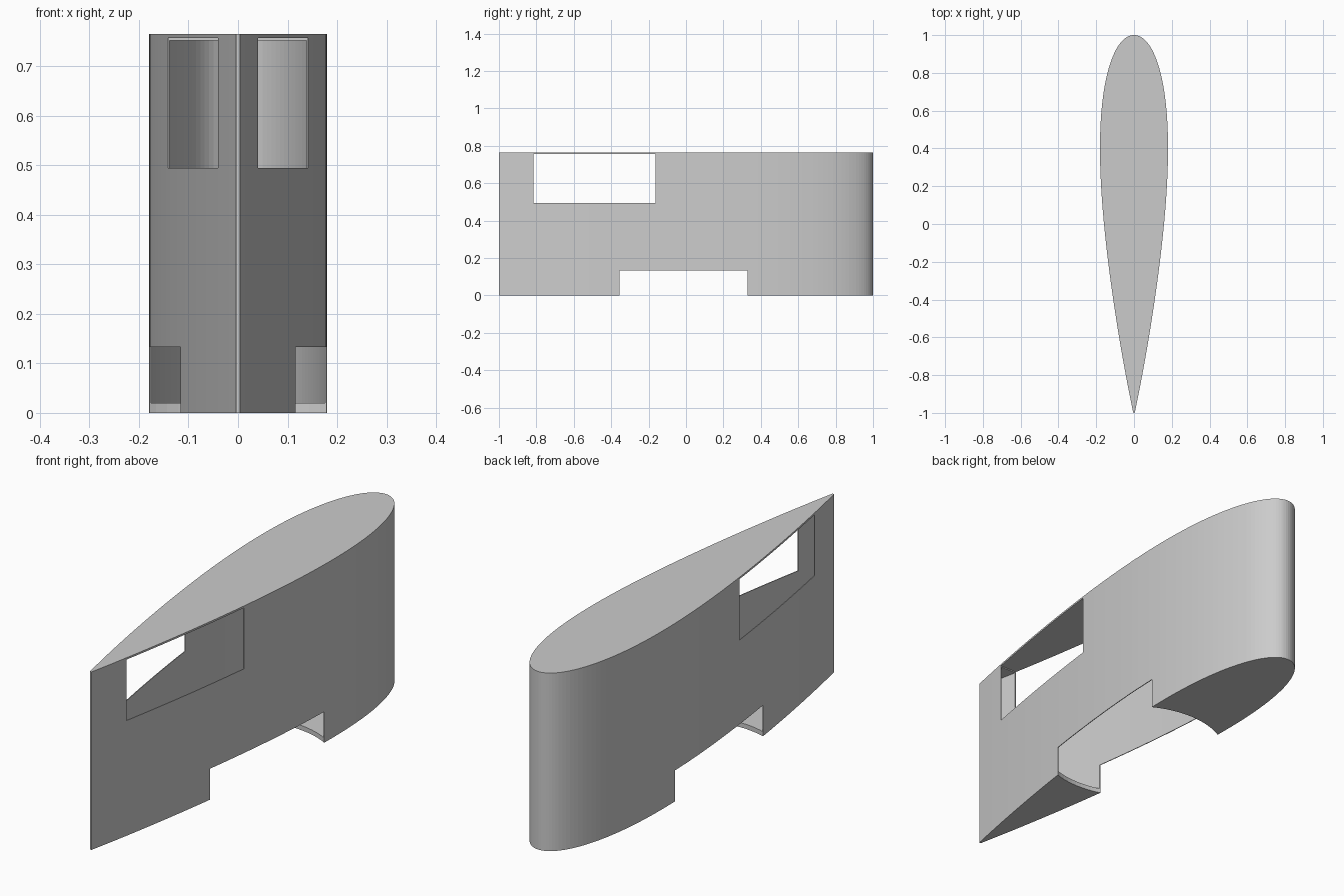
import bpy, bmesh, math

if "Cube" in bpy.data.objects:
    bpy.data.objects.remove(bpy.data.objects["Cube"])

HEIGHT = 0.765
SEGMENTS = 80

grey = bpy.data.materials.new("light_grey")
grey.use_nodes = True
colour = (0.6, 0.6, 0.6, 1)
grey.diffuse_color = colour
grey.node_tree.nodes["Principled BSDF"].inputs["Base Color"].default_value = colour


def half_width(t):
    """Symmetric foil thickness, t running 0 at the nose to 1 at the tail."""
    return 1.8 * (0.2969 * math.sqrt(t) - 0.126 * t - 0.3516 * t**2
                  + 0.2843 * t**3 - 0.1015 * t**4)


def foil(scale):
    """Closed outline with a rounded nose at +y and a thin blunt tail at -y."""
    ts = [(1 - math.cos(math.pi * i / SEGMENTS)) / 2 for i in range(SEGMENTS + 1)]
    left = [(half_width(t) * scale, (1 - 2 * t) * scale) for t in ts]
    return left + [(-x, y) for x, y in reversed(left[1:])]


def circle(radius, count=96):
    angles = [2 * math.pi * i / count for i in range(count)]
    return [(radius * math.cos(a), radius * math.sin(a)) for a in angles]


def prism(name, outline, z0, z1):
    """Extrude a flat outline from z0 up to z1."""
    bm = bmesh.new()
    base = bm.faces.new([bm.verts.new((x, y, z0)) for x, y in outline])
    top = bmesh.ops.extrude_face_region(bm, geom=[base])["geom"]
    verts = [v for v in top if isinstance(v, bmesh.types.BMVert)]
    bmesh.ops.translate(bm, verts=verts, vec=(0, 0, z1 - z0))
    bmesh.ops.recalc_face_normals(bm, faces=bm.faces)
    mesh = bpy.data.meshes.new(name)
    bm.to_mesh(mesh)
    bm.free()
    mesh.materials.append(grey)
    obj = bpy.data.objects.new(name, mesh)
    bpy.context.collection.objects.link(obj)
    return obj


def cut(target, cutter):
    """Subtract the cutter and discard it."""
    cutter.hide_render = True
    mod = target.modifiers.new("cut", "BOOLEAN")
    mod.operation = "DIFFERENCE"
    mod.solver = "EXACT"
    mod.object = cutter
    bpy.context.view_layer.objects.active = target
    bpy.ops.object.modifier_apply(modifier=mod.name)
    bpy.data.objects.remove(cutter)


# Thin hollow shell with a closed roof and floor
shell = prism("foil_shell", foil(1), 0, HEIGHT)
cut(shell, prism("cavity", foil(0.98), 0.02, 0.752))

# Window through both sides near the tail
window = [(-0.3, -0.815), (0.3, -0.815), (0.3, -0.162), (-0.3, -0.162)]
cut(shell, prism("window_cutter", window, 0.495, 0.757))

# Round opening in the floor, notching both side walls
cut(shell, prism("floor_cutter", circle(0.375), -0.1, 0.133))
